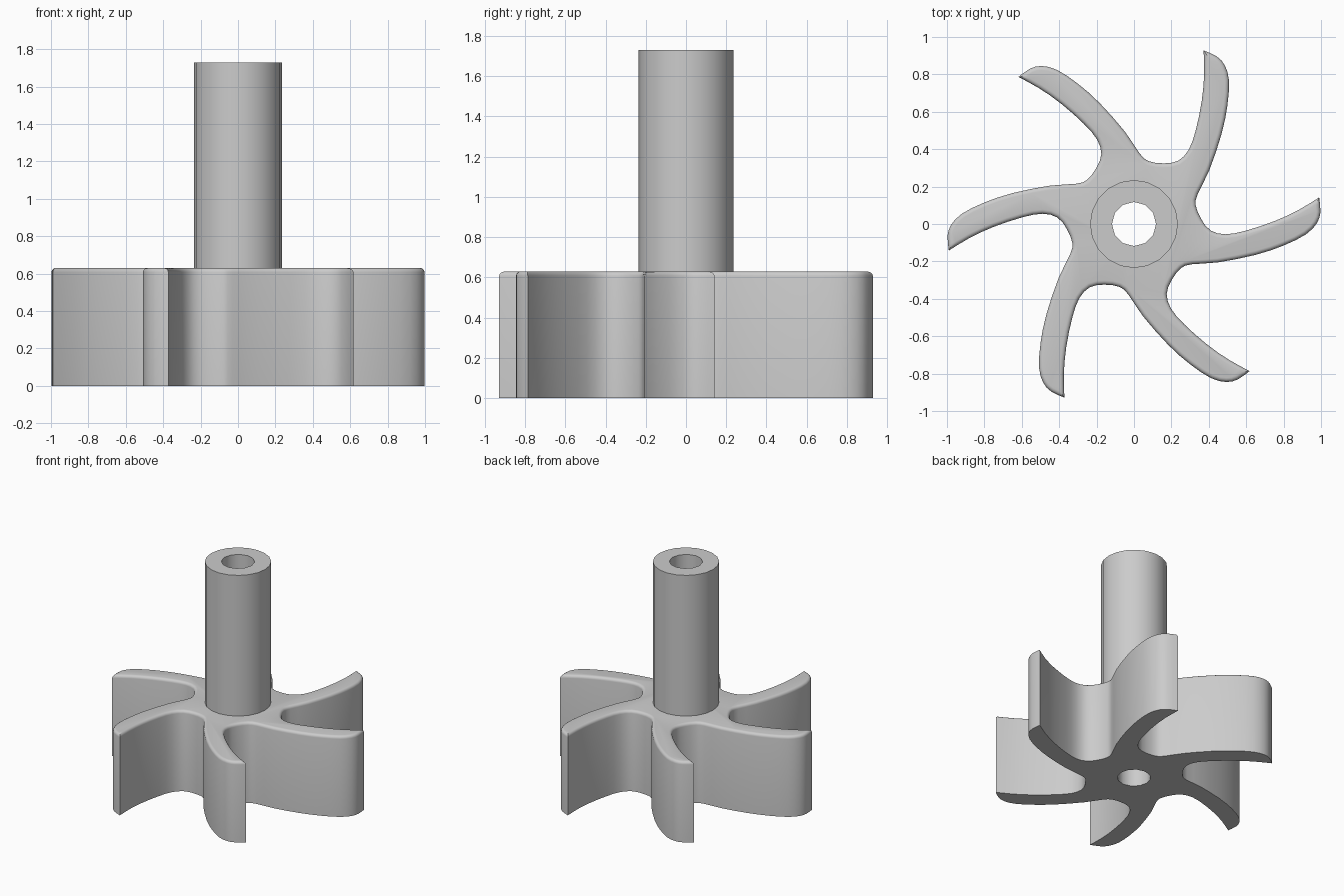
import bpy, bmesh, math
from mathutils import Vector, Matrix

if "Cube" in bpy.data.objects:
    bpy.data.objects.remove(bpy.data.objects["Cube"], do_unlink=True)

BLADES = 6
ROTOR_TOP, SHAFT_TOP = 0.63, 1.73
SHAFT_R, BORE_R = 0.235, 0.118
STEP = Matrix.Rotation(math.tau / BLADES, 2)

grey = bpy.data.materials.new("plain grey")
grey.use_nodes = True
colour = (0.6, 0.6, 0.6, 1)
grey.diffuse_color = colour
grey.node_tree.nodes["Principled BSDF"].inputs["Base Color"].default_value = colour


def add_object(name, bm):
    bmesh.ops.recalc_face_normals(bm, faces=bm.faces)
    mesh = bpy.data.meshes.new(name)
    bm.to_mesh(mesh)
    bm.free()
    mesh.materials.append(grey)
    ob = bpy.data.objects.new(name, mesh)
    bpy.context.collection.objects.link(ob)
    return ob


def smooth(ob):
    bpy.ops.object.select_all(action="DESELECT")
    ob.select_set(True)
    bpy.context.view_layer.objects.active = ob
    bpy.ops.object.shade_smooth_by_angle(angle=math.radians(35))


def spline(points, cuts):
    """Catmull-Rom curve through the points, without its last point."""
    p = [points[0]] + points + [points[-1]]
    out = []
    for a, b, c, d in zip(p, p[1:], p[2:], p[3:]):
        for i in range(cuts):
            t = i / cuts
            out.append(0.5 * (2 * b + (c - a) * t + (2 * a - 5 * b + 4 * c - d) * t * t
                              + (3 * b - a - 3 * c + d) * t ** 3))
    return out


def ring(bm, radius, z, sides):
    return [bm.verts.new((-radius * math.cos(math.tau * i / sides),
                          -radius * math.sin(math.tau * i / sides), z)) for i in range(sides)]


# Hollow side of a blade, from its sharp tip into the valley
hollow = [Vector(p) for p in [(0.99, 0.142), (0.88, 0.075), (0.75, 0.015), (0.6, -0.035),
                              (0.49, -0.055), (0.41, -0.035), (0.36, 0.025), (0.33, 0.1)]]
# Bulging side of a blade, from the valley out to its tip
bulge = [Vector(p) for p in [(0.31, -0.215), (0.45, -0.205), (0.65, -0.165), (0.8, -0.115),
                             (0.92, -0.055), (0.978, 0.005), (0.997, 0.064), (0.99, 0.142)]]
segment = spline(hollow + [STEP @ p for p in bulge], 2)

# Rotor: outline extruded upward, with a rounded top rim
bm = bmesh.new()
outline = []
turn = Matrix.Identity(2)
for _ in range(BLADES):
    outline += [turn @ p for p in segment]
    turn = STEP @ turn
base = bm.faces.new([bm.verts.new((p.x, p.y, 0)) for p in outline])
body = bmesh.ops.extrude_face_region(bm, geom=[base], use_keep_orig=True)["geom"]
bmesh.ops.translate(bm, vec=(0, 0, ROTOR_TOP),
                    verts=[v for v in body if isinstance(v, bmesh.types.BMVert)])
rim = [e for e in bm.edges if all(v.co.z > ROTOR_TOP / 2 for v in e.verts)]
bmesh.ops.bevel(bm, geom=rim, offset=0.028, offset_type="OFFSET", segments=4,
                profile=0.5, affect="EDGES", clamp_overlap=True)
rotor = add_object("bladed_rotor", bm)

# Bore through the rotor
bm = bmesh.new()
bmesh.ops.create_cone(bm, cap_ends=True, segments=12, radius1=BORE_R, radius2=BORE_R, depth=3)
cutter = add_object("bore_cutter", bm)
cutter.hide_render = True
cut = rotor.modifiers.new("bore", "BOOLEAN")
cut.operation, cut.object, cut.solver = "DIFFERENCE", cutter, "EXACT"
bpy.context.view_layer.objects.active = rotor
bpy.ops.object.modifier_apply(modifier=cut.name)
bpy.data.objects.remove(cutter, do_unlink=True)
smooth(rotor)

# Hollow shaft standing on the rotor
bm = bmesh.new()
for radius, sides in ((SHAFT_R, 20), (BORE_R, 12)):
    low, high = ring(bm, radius, ROTOR_TOP, sides), ring(bm, radius, SHAFT_TOP, sides)
    for i in range(sides):
        j = (i + 1) % sides
        bm.faces.new((low[i], low[j], high[j], high[i]))
top_edges = [e for e in bm.edges if all(v.co.z > SHAFT_TOP - 0.01 for v in e.verts)]
bmesh.ops.triangle_fill(bm, use_beauty=True, edges=top_edges, normal=(0, 0, 1))
smooth(add_object("hollow_shaft", bm))
